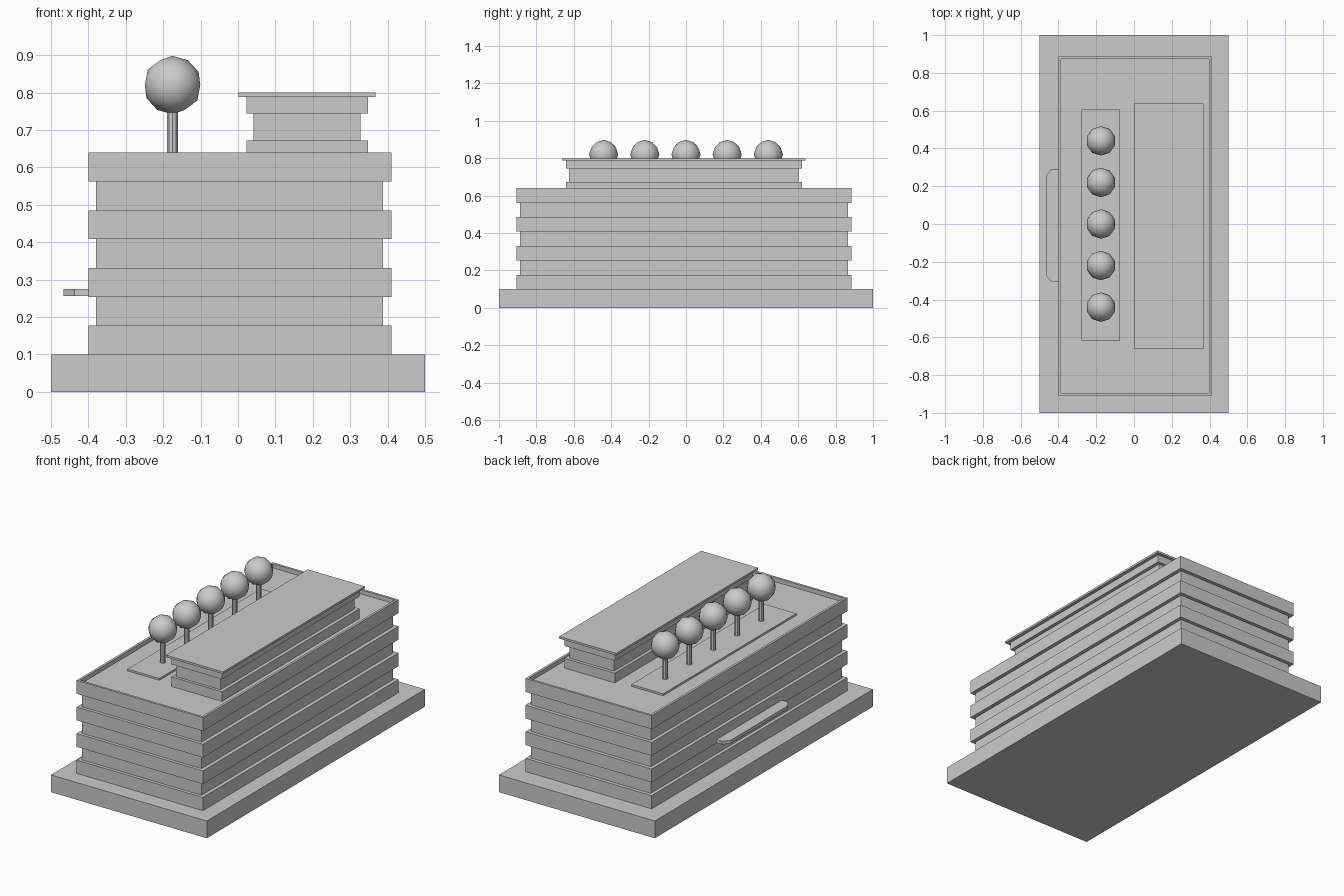
import bpy, bmesh
from mathutils import Matrix

cube = bpy.data.objects.get("Cube")
if cube:
    bpy.data.objects.remove(cube, do_unlink=True)

# One flat grey for the whole model
grey = bpy.data.materials.new("light_grey")
grey.use_nodes = True
colour = (0.6, 0.6, 0.6, 1)
grey.diffuse_color = colour
grey.node_tree.nodes["Principled BSDF"].inputs["Base Color"].default_value = colour


def finish(name, bm, smooth=False):
    bmesh.ops.recalc_face_normals(bm, faces=bm.faces)
    mesh = bpy.data.meshes.new(name)
    for face in bm.faces:
        face.smooth = smooth
    bm.to_mesh(mesh)
    bm.free()
    mesh.materials.append(grey)
    obj = bpy.data.objects.new(name, mesh)
    bpy.context.collection.objects.link(obj)
    return obj


def prism(name, outline, z0, z1, rim=0, depth=0):
    """Extrude an outline upward, with an optional sunken top behind a rim."""
    bm = bmesh.new()
    base = bm.faces.new([bm.verts.new((x, y, z0)) for x, y in outline])
    ext = bmesh.ops.extrude_face_region(bm, geom=[base])
    for v in ext["geom"]:
        if isinstance(v, bmesh.types.BMVert):
            v.co.z = z1
    if rim:
        bmesh.ops.recalc_face_normals(bm, faces=bm.faces)
        top = max(bm.faces, key=lambda f: f.calc_center_median().z)
        bmesh.ops.inset_region(bm, faces=[top], thickness=rim)
        inner = bmesh.ops.extrude_face_region(bm, geom=[top])
        for v in inner["geom"]:
            if isinstance(v, bmesh.types.BMVert):
                v.co.z -= depth
        if top.is_valid:
            bmesh.ops.delete(bm, geom=[top], context="FACES_ONLY")
    return finish(name, bm)


def block(name, x0, x1, y0, y1, z0, z1, **kw):
    return prism(name, [(x0, y0), (x1, y0), (x1, y1), (x0, y1)], z0, z1, **kw)


# Ground slab
block("base_slab", -0.5, 0.5, -1, 1, 0, 0.1)

# Alternating wide floor bands and recessed window bands
step = 0.077
for i in range(7):
    z0, z1 = 0.1 + i * step, 0.1 + (i + 1) * step
    if i % 2:
        block(f"window_band_{i}", -0.38, 0.388, -0.888, 0.865, z0, z1)
    elif i < 6:
        block(f"floor_band_{i}", -0.4, 0.41, -0.907, 0.886, z0, z1)
    else:
        block("roof_parapet", -0.4, 0.41, -0.907, 0.886, z0, 0.64, rim=0.019, depth=0.024)
roof = 0.616

# Penthouse: plinth, recessed wall, cornice and overhanging roof
block("penthouse_plinth", 0.023, 0.347, -0.642, 0.62, roof, 0.672)
block("penthouse_wall", 0.041, 0.327, -0.626, 0.602, 0.672, 0.744)
block("penthouse_cornice", 0.023, 0.347, -0.642, 0.62, 0.744, 0.788)
block("penthouse_roof", 0.001, 0.367, -0.662, 0.638, 0.788, 0.8)

# Entrance canopy with clipped outer corners
prism("entrance_canopy", [(-0.38, -0.307), (-0.437, -0.307), (-0.466, -0.27),
      (-0.466, 0.255), (-0.437, 0.292), (-0.38, 0.292)], 0.256, 0.275)

# Planting bed and its row of trees
block("planting_bed", -0.277, -0.073, -0.616, 0.605, roof, 0.627)
for i in range(5):
    y = (i - 2) * 0.22
    bm = bmesh.new()
    bmesh.ops.create_cone(bm, cap_ends=True, segments=10, radius1=0.015, radius2=0.015,
                          depth=0.15, matrix=Matrix.Translation((-0.175, y, 0.695)))
    finish(f"tree_trunk_{i + 1}", bm)
    bm = bmesh.new()
    bmesh.ops.create_icosphere(bm, subdivisions=2, radius=0.078,
                               matrix=Matrix.Translation((-0.175, y, 0.82)))
    finish(f"tree_crown_{i + 1}", bm, smooth=True)
